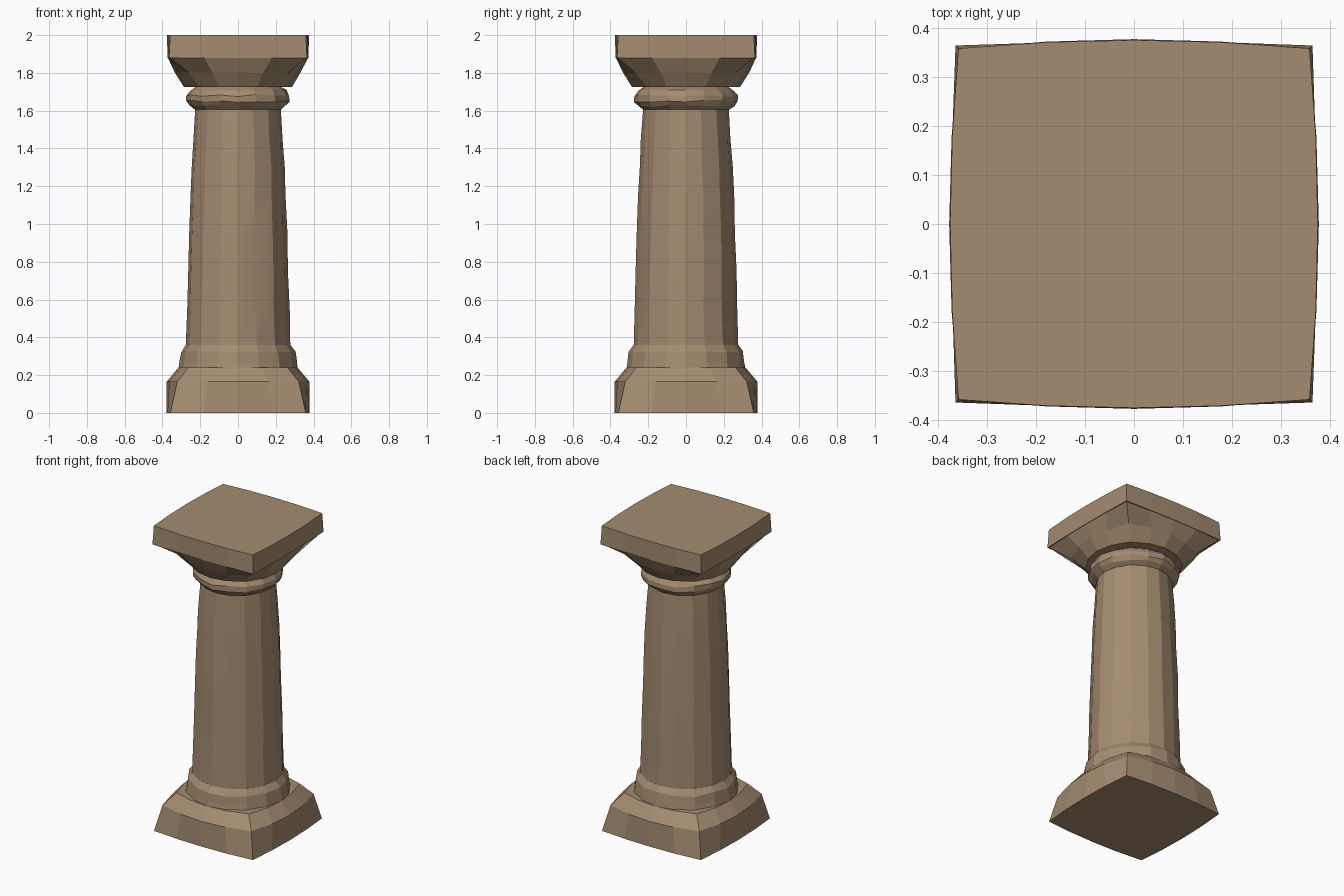
import bpy, bmesh, random
from mathutils import Vector, Matrix

if "Cube" in bpy.data.objects:
    bpy.data.objects.remove(bpy.data.objects["Cube"])

random.seed(4)
ROUND = 0.7071

stone = bpy.data.materials.new("brown stone")
stone.diffuse_color = (0.376, 0.262, 0.164, 1)
stone.use_nodes = True
stone.node_tree.nodes["Principled BSDF"].inputs["Base Color"].default_value = stone.diffuse_color


def ring_points(mid, corner, z, steps):
    """Bulged square: 'mid' is the side centre, 'corner' the corner coordinate."""
    pts = []
    for side in range(4):
        turn = Matrix.Rotation(side * 1.5707963, 3, 'Z')
        for i in range(steps):
            t = -1 + 2 * i / steps
            pts.append(turn @ Vector((corner + (mid - corner) * (1 - t * t), corner * t, z)))
    return pts


def loft(name, levels, steps=4, rough=0.0, smooth=None):
    """Levels are (z, mid, corner); corner None means a round section."""
    bm = bmesh.new()
    rings = []
    for k, (z, mid, corner) in enumerate(levels):
        c = mid * ROUND if corner is None else corner
        inner = 0 < k < len(levels) - 1
        ring = []
        for p in ring_points(mid, c, z, steps):
            if inner and rough:
                p = p + Vector((random.uniform(-rough, rough), random.uniform(-rough, rough),
                                random.uniform(-rough, rough) * 2))
            ring.append(bm.verts.new(p))
        rings.append(ring)
    for a, b in zip(rings, rings[1:]):
        n = len(a)
        for i in range(n):
            j = (i + 1) % n
            bm.faces.new((a[i], a[j], b[j], b[i]))
    bm.faces.new(rings[0][::-1])
    bm.faces.new(rings[-1])
    bmesh.ops.recalc_face_normals(bm, faces=bm.faces)
    me = bpy.data.meshes.new(name)
    bm.to_mesh(me)
    bm.free()
    me.materials.append(stone)
    ob = bpy.data.objects.new(name, me)
    bpy.context.collection.objects.link(ob)
    if smooth:
        bpy.ops.object.select_all(action='DESELECT')
        ob.select_set(True)
        bpy.context.view_layer.objects.active = ob
        bpy.ops.object.shade_smooth_by_angle(angle=smooth)
    return ob


# square plinth with sloped shoulder
loft("plinth", [(0, 0.378, 0.358), (0.165, 0.378, 0.322), (0.24, 0.315, 0.262)])

# lower collar
loft("base_collar", [(0.235, 0.315, None), (0.27, 0.31, None), (0.325, 0.302, None),
                     (0.36, 0.277, None)], rough=0.003)

# tapering shaft, slightly worn
shaft = [(0.35, 0.277), (0.55, 0.271), (0.75, 0.265), (0.95, 0.26), (1.15, 0.253),
         (1.3, 0.247), (1.45, 0.238), (1.62, 0.226)]
loft("shaft", [(z, r, None) for z, r in shaft], rough=0.003, smooth=0.3)

# rounded neck ring
neck = [(1.605, 0.228), (1.625, 0.255), (1.65, 0.273), (1.68, 0.272), (1.705, 0.255), (1.728, 0.222)]
loft("neck_ring", [(z, r, None) for z, r in neck], rough=0.003)

# capital flaring from round to square
loft("capital_flare", [(1.725, 0.286, 0.205), (1.80, 0.334, 0.265), (1.88, 0.371, 0.36)], rough=0.003)

# top slab
loft("top_slab", [(1.878, 0.373, 0.365), (2.0, 0.376, 0.359)])
